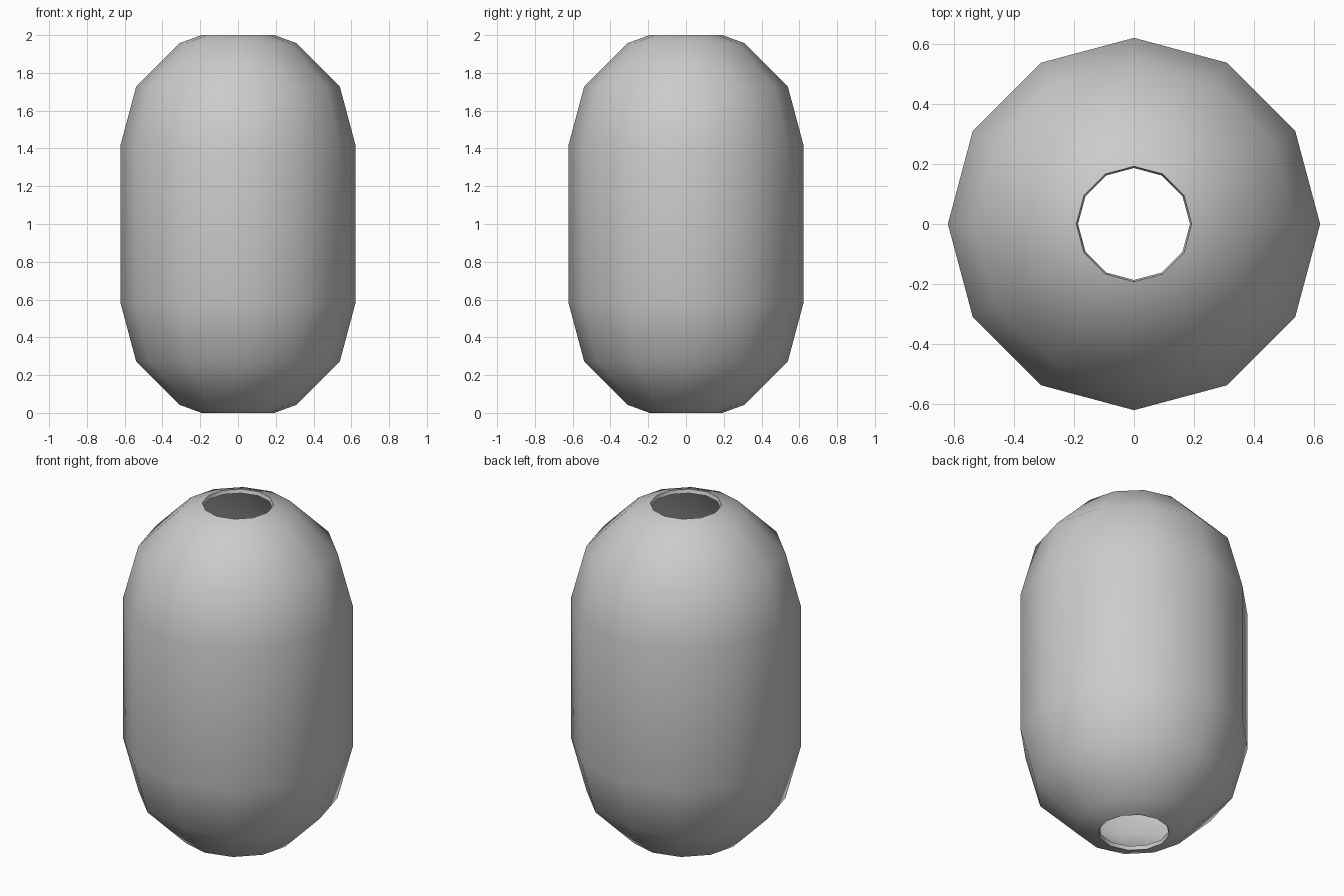
import bpy, bmesh, math

if "Cube" in bpy.data.objects:
    bpy.data.objects.remove(bpy.data.objects["Cube"])

SIDES = 12
RADIUS = 0.622
WALL = 0.022
LOW, HIGH = 0.582, 1.418  # centres of the rounded ends


def half_profile(r, rim_r, rim_z):
    """Capsule profile from the bottom opening to the top opening."""
    steps = [math.radians(a) for a in (60, 30, 0)]
    low = [(r * math.cos(a), LOW - r * math.sin(a)) for a in steps]
    high = [(r * math.cos(a), HIGH + r * math.sin(a)) for a in reversed(steps)]
    return [(rim_r, rim_z)] + low + high + [(rim_r, 2 - rim_z)]


# Hollow shell: outer wall going up, inner wall coming back down
outer = half_profile(RADIUS, 0.193, 0.0)
inner = half_profile(RADIUS - WALL, 0.187, WALL)
profile = outer + inner[::-1]

bm = bmesh.new()
rings = []
for r, z in profile:
    rings.append([bm.verts.new((r * math.cos(2 * math.pi * i / SIDES),
                                r * math.sin(2 * math.pi * i / SIDES), z))
                  for i in range(SIDES)])
for k, ring in enumerate(rings):
    above = rings[(k + 1) % len(rings)]
    for i in range(SIDES):
        j = (i + 1) % SIDES
        bm.faces.new((ring[i], ring[j], above[j], above[i]))
bmesh.ops.recalc_face_normals(bm, faces=bm.faces[:])

mesh = bpy.data.meshes.new("capsule_shell")
bm.to_mesh(mesh)
bm.free()
shell = bpy.data.objects.new("capsule_shell", mesh)
bpy.context.collection.objects.link(shell)

# Smooth body with crisp rims at the two openings
bpy.context.view_layer.objects.active = shell
shell.select_set(True)
bpy.ops.object.shade_smooth_by_angle(angle=math.radians(50))
